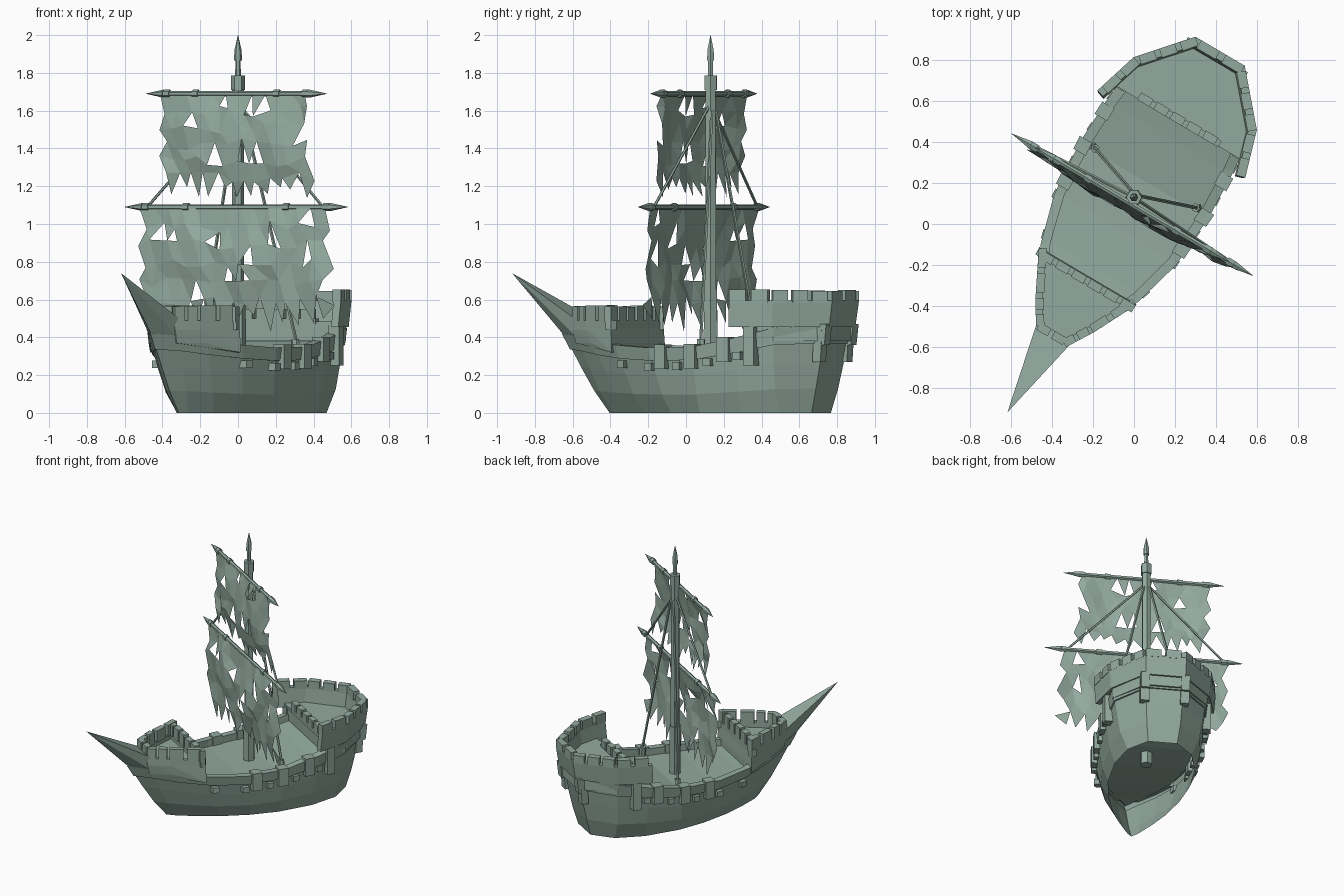
import bpy, bmesh, math, random
from mathutils import Matrix, Vector

if "Cube" in bpy.data.objects:
    bpy.data.objects.remove(bpy.data.objects["Cube"])
random.seed(11)

mat = bpy.data.materials.new("grey_green")
mat.use_nodes = True
COL = (0.29, 0.40, 0.345, 1)
mat.diffuse_color = COL
mat.node_tree.nodes["Principled BSDF"].inputs["Base Color"].default_value = COL

# Ship frame: mast at the origin, bow towards -y, then turned and shifted
PLACE = Matrix.Translation((0, 0.13, 0)) @ Matrix.Rotation(math.radians(-30.5), 4, 'Z')
YARD_X = 0.011


def finish(name, bm, closed=True):
    if closed:
        bmesh.ops.recalc_face_normals(bm, faces=bm.faces)
    bm.transform(PLACE)
    me = bpy.data.meshes.new(name)
    bm.to_mesh(me)
    bm.free()
    me.materials.append(mat)
    ob = bpy.data.objects.new(name, me)
    bpy.context.collection.objects.link(ob)


def rod(bm, a, b, r1, r2=None, sides=6):
    a, b = Vector(a), Vector(b)
    d = b - a
    m = Matrix.Translation((a + b) / 2) @ d.to_track_quat('Z', 'Y').to_matrix().to_4x4()
    bmesh.ops.create_cone(bm, cap_ends=True, segments=sides, radius1=r1,
                          radius2=r1 if r2 is None else r2, depth=d.length, matrix=m)


def hull_of(bm, pts):
    vs = [bm.verts.new(p) for p in pts]
    res = bmesh.ops.convex_hull(bm, input=vs)
    junk = [g for g in res["geom_interior"] if isinstance(g, bmesh.types.BMVert)]
    bmesh.ops.delete(bm, geom=junk, context='VERTS')


def block(bm, a, b, z0, z1, th, foot=1.0):
    """Upright slab with outer face a-b, thickness to the left, foot scaled inwards."""
    a, b = Vector(a), Vector(b)
    d = (b - a).normalized()
    n = Vector((-d.y, d.x)) * th
    hull_of(bm, [(p.x * k, p.y * k, z) for p in (a, b, b + n, a + n)
                 for z, k in ((z0, foot), (z1, 1))])


def parapet(bm, path, z0, z1, z2, th, step, foot=1.0):
    """Low wall along a path, topped with evenly spaced merlons."""
    for a, b in zip(path, path[1:]):
        a, b = Vector(a), Vector(b)
        block(bm, a, b, z0, z1, th, foot)
        n = max(1, round((b - a).length / step))
        for i in range(n):
            block(bm, a.lerp(b, i / n), a.lerp(b, (i + .76) / n),
                  z1 - 0.01, z2 + random.uniform(-0.006, 0.004), th + 0.006)


def mirrored(half):
    return half + [(-x, y) for x, y in reversed(half)]


# Hull stations: keel y, keel half width, rail y, rail half width, rail height
STATIONS = [(-.62, 0, -.9, 0, .42), (-.58, .035, -.77, .085, .41),
            (-.45, .11, -.62, .175, .385), (-.3, .18, -.42, .27, .36),
            (-.1, .245, -.18, .335, .345), (.1, .28, .1, .355, .35),
            (.35, .275, .36, .345, .4), (.55, .22, .57, .32, .45),
            (.68, .10, .785, .13, .46)]


def hull_point(s, t, grow=1.0, drop=0.0):
    y0, x0, y1, x1, z = s
    return ((x0 + (x1 - x0) * t ** .5) * grow,
            (y0 + (y1 - y0) * t ** .85) * (1 + (grow - 1) * .5), z * t - drop)


# Open-bottomed hull shell with a raised rail belt and a deck inside it
bm = bmesh.new()
rings = []
for t, grow, drop in [(0, 1, 0), (.28, 1, 0), (.58, 1, 0), (.8, 1, 0), (.8, 1.03, 0),
                      (1, 1.03, 0), (1, .89, 0), (1, .89, .05)]:
    half = [hull_point(s, t, grow, drop) for s in STATIONS]
    loop = half + [(-x, y, z) for x, y, z in reversed(half[1:])]
    rings.append([bm.verts.new(p) for p in loop])
for r0, r1 in zip(rings, rings[1:]):
    for i in range(len(r0)):
        j = (i + 1) % len(r0)
        bm.faces.new((r0[i], r0[j], r1[j], r1[i]))
deck = rings[-1]
n = len(deck)
for i in range(n // 2):
    bm.faces.new(list(dict.fromkeys((deck[i], deck[i + 1], deck[n - i - 1], deck[(n - i) % n]))))
finish("hull", bm)

# Bow spur
bm = bmesh.new()
hull_of(bm, [(0, -.88, .39), (0, -1.0, .515), (0, -.92, .57), (0, -1.22, .74)] +
        [(s * x, y, z) for s in (1, -1) for x, y, z in ((.1, -.76, .49), (.085, -.76, .39))])
finish("bow_spur", bm)

# Forecastle block and its crenellated parapet
low = mirrored([(.278, -.445), (.178, -.63), (.083, -.78)])
top = mirrored([(.275, -.45), (.165, -.67), (.085, -.8)])
bm = bmesh.new()
hull_of(bm, [(x, y, .32) for x, y in low[:1] + low[-1:]] +
        [(x, y, .37) for x, y in low] + [(x, y, .45) for x, y in top])
finish("forecastle", bm)
bm = bmesh.new()
loop = list(reversed(top))
parapet(bm, loop + loop[:1], .44, .49, .567, .035, .1)
finish("forecastle_parapet", bm)

# Sterncastle: cabin below, overhanging floor, curved parapet and front rail
base = mirrored([(.33, .43), (.325, .575), (.135, .795)])
outer = mirrored([(.42, .36), (.35, .59), (.14, .83)])
floor = mirrored([(.385, .425), (.335, .58), (.133, .805)])
bm = bmesh.new()
hull_of(bm, [(x, y, z) for x, y in base for z in (.38, .475)])
finish("stern_cabin", bm)
bm = bmesh.new()
hull_of(bm, [(x, y, z) for x, y in floor for z in (.465, .485)])
finish("stern_floor", bm)
bm = bmesh.new()
parapet(bm, outer, .455, .595, .65, .04, .115, .975)
parapet(bm, [(-.23, .42), (.23, .42)], .47, .5, .55, .035, .1)
finish("stern_parapet", bm)

# Two brackets carrying the overhang at the stern corners
bm = bmesh.new()
for s in (1, -1):
    block(bm, (s * .14 + .03, .785), (s * .14 - .03, .785), .27, .47, .05, .985)
    block(bm, (s * .14 + .03, .81), (s * .14 - .03, .81), .36, .47, .05, .985)
finish("stern_brackets", bm)


# Rail blocks, castle side brackets and small gun ports along both sides
def side_boxes(name, ys, width, z0, z1, inner, out):
    bm = bmesh.new()
    for y in ys:
        for s, e in zip(STATIONS, STATIONS[1:]):
            if s[2] <= y < e[2]:
                f = (y - s[2]) / (e[2] - s[2])
                x = s[3] + (e[3] - s[3]) * f
                slope = (e[3] - s[3]) / (e[2] - s[2]) * width / 2
                rise = s[4] + (e[4] - s[4]) * f - .35
                for side in (1, -1):
                    hull_of(bm, [(side * (x + o + q * slope), y + q * width / 2, z + rise)
                                 for o in (-inner, out) for q in (-1, 1) for z in (z0, z1)])
    finish(name, bm)


side_boxes("rail_blocks", (-.1, .09, .29), .07, .235, .365, .045, .025)
side_boxes("side_brackets", (.45,), .06, .18, .4, .03, .035)
side_boxes("gun_ports", (-.38, -.18, 0, .19, .37), .045, .23, .27, .04, .016)

# Mast with base sleeve, collar and pointed pole
bm = bmesh.new()
for z0, z1, r0, r1 in [(.21, .65, .043, .04), (.65, 1.72, .033, .031), (1.71, 1.785, .038, .038),
                       (1.78, 1.87, .015, .014), (1.865, 1.92, .021, .019), (1.92, 2.0, .019, .001)]:
    rod(bm, (0, 0, z0), (0, 0, z1), r0, r1)
finish("mast", bm)

# Yards with collars and pointed ends
for name, z, length in (("lower_yard", 1.09, .685), ("upper_yard", 1.69, .555)):
    bm = bmesh.new()
    y = -.035
    e = length - .1
    rod(bm, (YARD_X - e, y, z), (YARD_X + e, y, z), .014)
    for s in (1, -1):
        rod(bm, (YARD_X + s * (e - .01), y, z), (YARD_X + s * length, y, z), .022, .001)
        for x in (e - .03, length * .45):
            rod(bm, (YARD_X + s * (x - .018), y, z), (YARD_X + s * (x + .018), y, z), .021)
    finish(name, bm)

# Rigging
bm = bmesh.new()
for s in (1, -1):
    rod(bm, (0, 0, 1.64), (s * .54, -.03, 1.09), .008, sides=5)
    rod(bm, (s * .02, .02, 1.6), (s * .3, .115, .34), .009, sides=5)
    rod(bm, (s * .295, .113, .3), (s * .285, .11, .39), .022)
finish("rigging", bm)


# Tattered sails: triangle lattice with holes and a toothed lower hem
def sail(name, z_top, half_w, rows, row_h, cols):
    bm = bmesh.new()
    dx = 2 * half_w / cols
    grid = []
    for r in range(rows + 1):
        t = r / rows
        line = []
        for c in range(cols + 1):
            x = YARD_X - half_w + (c + .5 * (r % 2) - .25) * dx
            y = -.042 - .04 * math.sin(math.pi * t) * math.cos(x / half_w * 1.3)
            z = z_top - r * row_h
            if r:
                x += random.uniform(-.25, .25) * dx
                y += random.uniform(-.018, .012)
                z += random.uniform(-.03, .03)
            if r == rows:
                z -= random.uniform(-.04, .05)
            line.append(bm.verts.new((x, y, z)))
        grid.append(line)
    for r in range(rows):
        up, dn = grid[r], grid[r + 1]
        for c in range(cols):
            if r % 2 == 0:
                down, rise = (up[c], up[c + 1], dn[c]), (up[c + 1], dn[c + 1], dn[c])
            else:
                down, rise = (up[c], up[c + 1], dn[c + 1]), (up[c], dn[c + 1], dn[c])
            if r in (0, rows - 1) or random.random() > .05:
                bm.faces.new(down)
            if r < rows - 1 and random.random() > .17:
                bm.faces.new(rise)
    bmesh.ops.delete(bm, geom=[v for v in bm.verts if not v.link_faces], context='VERTS')
    finish(name, bm, closed=False)


sail("lower_sail", 1.085, .57, 6, .098, 13)
sail("upper_sail", 1.685, .445, 6, .088, 11)
